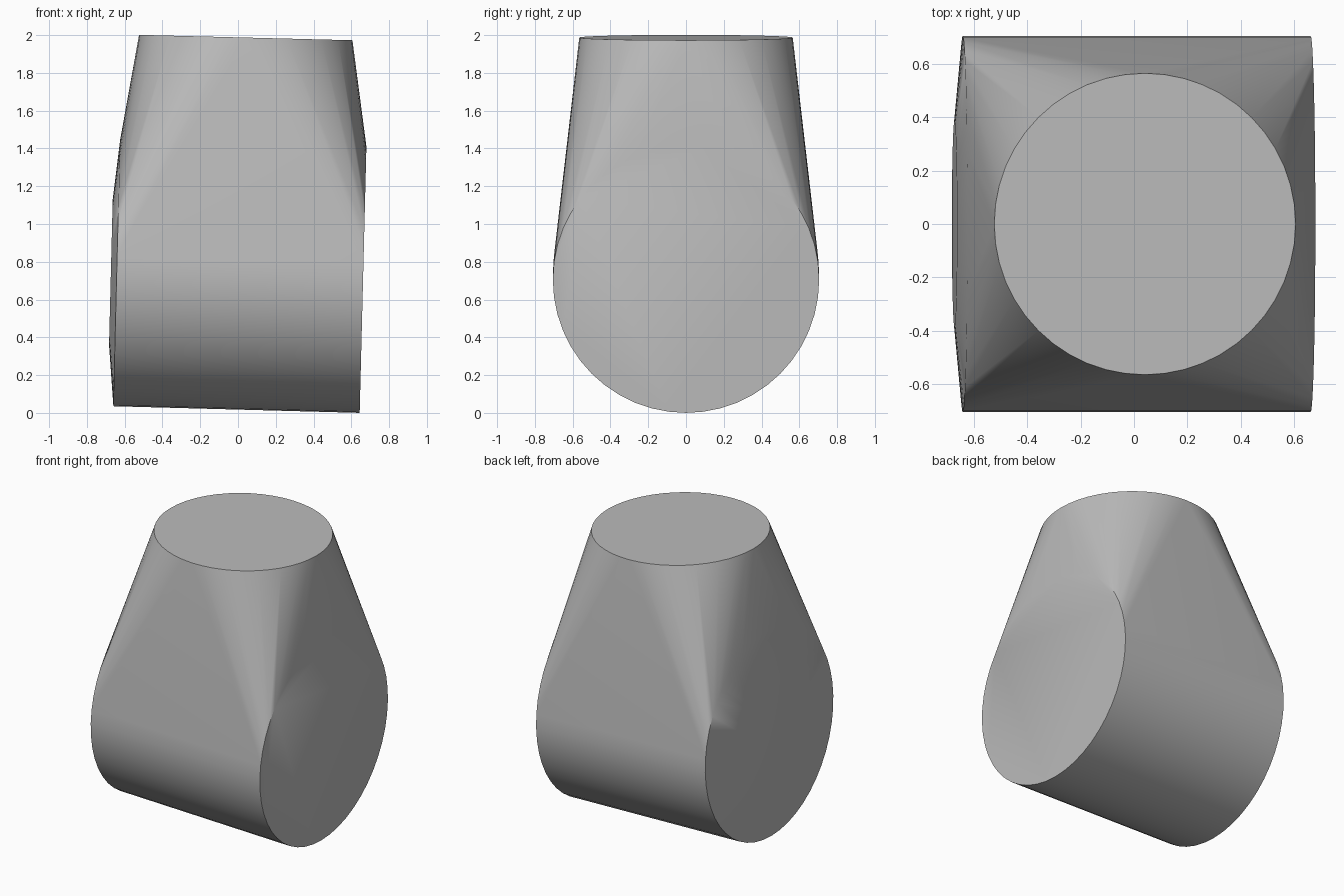
import bpy
import bmesh
from math import cos, sin, tau, radians
from mathutils import Matrix, Vector

old = bpy.data.objects.get("Cube")
if old:
    bpy.data.objects.remove(old, do_unlink=True)

SIDES = 48
TILT = Matrix.Rotation(radians(1.45), 4, 'Y')

grey = bpy.data.materials.new("plain_grey")
grey.use_nodes = True
colour = (0.5, 0.5, 0.5, 1)
grey.diffuse_color = colour
grey.node_tree.nodes["Principled BSDF"].inputs["Base Color"].default_value = colour


def ring(bm, centre, radius, axis):
    """Add a tilted circle of points around the given axis."""
    for i in range(SIDES):
        a = tau * i / SIDES
        p, q = radius * cos(a), radius * sin(a)
        offset = Vector((0, p, q)) if axis == 'X' else Vector((p, q, 0))
        bm.verts.new(Vector(centre) + TILT @ offset)


# Drum lying along x, blended into a round top, as one taut skin
bm = bmesh.new()
ring(bm, (0.662, 0, 0.705), 0.705, 'X')      # flat drum end
ring(bm, (-0.642, 0, 0.74), 0.705, 'X')      # other drum end
ring(bm, (-0.673, 0, 0.745), 0.385, 'X')     # shallow raised centre
ring(bm, (0.041, 0, 1.987), 0.565, 'Z')      # round top
bmesh.ops.convex_hull(bm, input=bm.verts[:])
bmesh.ops.dissolve_limit(bm, angle_limit=radians(0.2),
                         verts=bm.verts[:], edges=bm.edges[:])
bmesh.ops.recalc_face_normals(bm, faces=bm.faces[:])

mesh = bpy.data.meshes.new("tapered_body")
bm.to_mesh(mesh)
bm.free()
mesh.materials.append(grey)
body = bpy.data.objects.new("tapered_body", mesh)
bpy.context.collection.objects.link(body)

# Soft sides with crisp rims
bpy.ops.object.select_all(action='DESELECT')
body.select_set(True)
bpy.context.view_layer.objects.active = body
bpy.ops.object.shade_smooth_by_angle(angle=radians(30))
